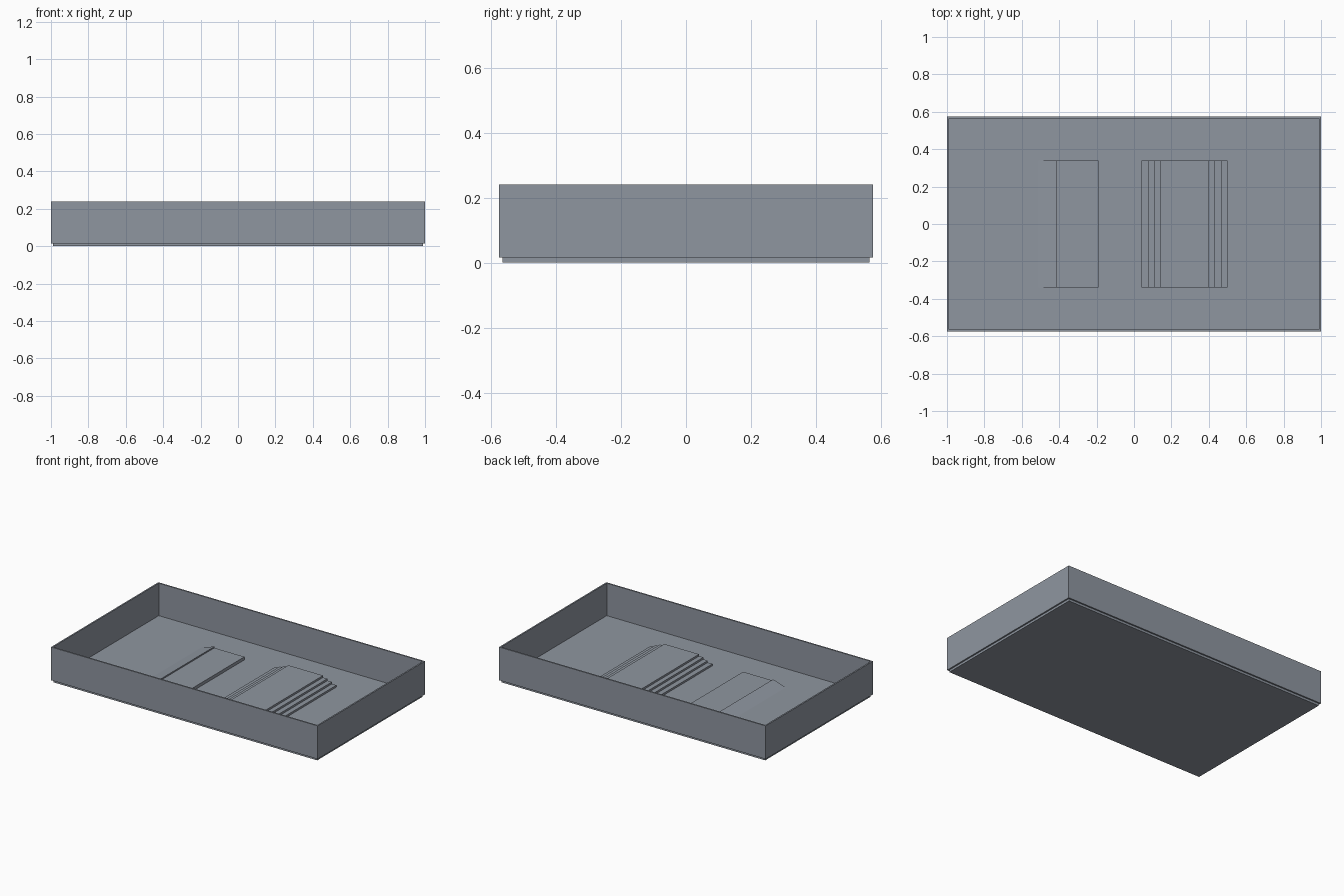
import bpy
import bmesh

cube = bpy.data.objects.get("Cube")
if cube:
    bpy.data.objects.remove(cube, do_unlink=True)

# One grey for the whole model
GREY = (0.275, 0.305, 0.352, 1.0)
grey = bpy.data.materials.new("slate grey")
grey.use_nodes = True
grey.diffuse_color = GREY
grey.node_tree.nodes["Principled BSDF"].inputs["Base Color"].default_value = GREY

HALF_X, HALF_Y = 1.0, 0.575      # outer wall
WALL = 0.01                      # wall thickness
LEDGE, FLOOR, RIM = 0.015, 0.02, 0.24
PAD_Y = 0.34                     # half depth of the floor pads


def finish(name, bm):
    bmesh.ops.recalc_face_normals(bm, faces=bm.faces)
    mesh = bpy.data.meshes.new(name)
    bm.to_mesh(mesh)
    bm.free()
    mesh.materials.append(grey)
    obj = bpy.data.objects.new(name, mesh)
    bpy.context.collection.objects.link(obj)
    return obj


def extrude_profile(name, profile, half_y):
    """Extrude an (x, z) outline along y."""
    bm = bmesh.new()
    face = bm.faces.new([bm.verts.new((x, -half_y, z)) for x, z in profile])
    ext = bmesh.ops.extrude_face_region(bm, geom=[face])
    verts = [v for v in ext["geom"] if isinstance(v, bmesh.types.BMVert)]
    bmesh.ops.translate(bm, verts=verts, vec=(0, 2 * half_y, 0))
    return finish(name, bm)


# Wall frame: four rectangular loops joined into a hollow ring
bm = bmesh.new()
loops = []
for inset, z in [(0, LEDGE), (0, RIM), (WALL, RIM), (WALL, LEDGE)]:
    x, y = HALF_X - inset, HALF_Y - inset
    loops.append([bm.verts.new(c) for c in
                  [(-x, -y, z), (x, -y, z), (x, y, z), (-x, y, z)]])
for k in range(4):
    a, b = loops[k], loops[(k + 1) % 4]
    for i in range(4):
        j = (i + 1) % 4
        bm.faces.new((a[i], a[j], b[j], b[i]))
finish("wall_frame", bm)

# Base plate, slightly inset below the walls
bx = HALF_X - WALL
extrude_profile("base_plate", [(-bx, 0), (bx, 0), (bx, FLOOR), (-bx, FLOOR)],
                HALF_Y - WALL)

# Stepped mound: four risers on each side
STEP = 0.013
left = [0.04, 0.075, 0.108, 0.14]
right = [0.50, 0.467, 0.433, 0.40]


def stairs(xs):
    pts = [(xs[0], 0.01)]
    for i, x in enumerate(xs):
        top = FLOOR + STEP * (i + 1)
        if i:
            pts.append((x, top - STEP))
        pts.append((x, top))
    return pts


extrude_profile("stepped_mound", stairs(left) + stairs(right)[::-1], PAD_Y)

# Low pad with a ramp leading up to a small lip
extrude_profile("ramped_pad", [
    (-0.51, 0.01), (-0.51, FLOOR), (-0.415, 0.05), (-0.415, 0.041),
    (-0.19, 0.041), (-0.19, 0.01)], PAD_Y)
